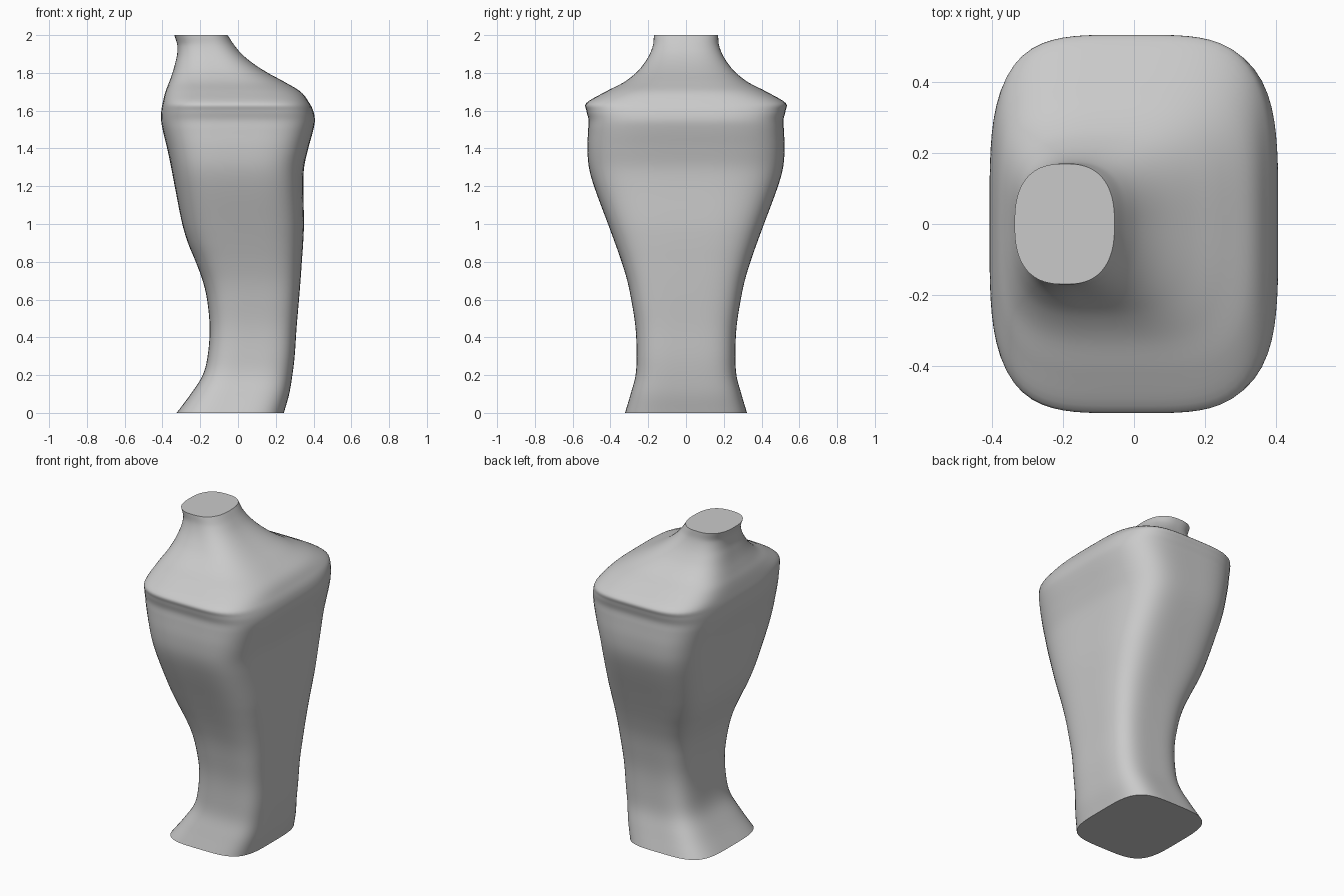
import bpy
import bmesh
import math

cube = bpy.data.objects.get("Cube")
if cube:
    bpy.data.objects.remove(cube, do_unlink=True)

# Torso sections: height, right edge x, left edge x, half depth
SECTIONS = [
    (0, -.325, .243, .323), (.1, -.25, .271, .293), (.2, -.187, .288, .267),
    (.3, -.161, .3, .262), (.45, -.15, .31, .267), (.6, -.164, .323, .29),
    (.7, -.187, .331, .311), (.8, -.224, .338, .341), (.9, -.265, .345, .376),
    (1, -.295, .349, .413), (1.2, -.335, .346, .487), (1.3, -.354, .35, .514),
    (1.4, -.375, .372, .522), (1.5, -.399, .399, .518), (1.55, -.407, .407, .516),
    (1.6, -.406, .398, .527), (1.64, -.399, .378, .528), (1.7, -.384, .332, .427),
    (1.75, -.365, .25, .33), (1.8, -.347, .158, .265), (1.85, -.333, .08, .222),
    (1.9, -.322, .02, .192), (1.95, -.322, -.022, .174), (2, -.337, -.055, .17),
]
SIDES = 96
STEPS = 5


def blend(i, t):
    """Smooth interpolation between section i and the next one."""
    last = len(SECTIONS) - 1
    a, b, c, d = (SECTIONS[min(max(k, 0), last)] for k in range(i - 1, i + 3))
    span = c[0] - b[0]
    result = [b[0] + t * span]
    for k in (1, 2, 3):
        m0 = span * (c[k] - a[k]) / (c[0] - a[0])
        m1 = span * (d[k] - b[k]) / (d[0] - b[0])
        result.append((2 * t**3 - 3 * t**2 + 1) * b[k] + (t**3 - 2 * t**2 + t) * m0
                      + (3 * t**2 - 2 * t**3) * c[k] + (t**3 - t**2) * m1)
    return result


def add_ring(bm, z, right, left, depth):
    """Rounded rectangle that becomes rounder toward the neck."""
    neck = min(max((z - 1.65) / .3, 0), 1)
    exponent = 3.95 - 1.4 * neck
    ring = []
    for s in range(SIDES):
        angle = 2 * math.pi * s / SIDES
        c, n = math.cos(angle), math.sin(angle)
        r = (abs(c) ** exponent + abs(n) ** exponent) ** (-1 / exponent)
        x = (left + right) / 2 + (left - right) / 2 * r * c
        ring.append(bm.verts.new((x, depth * r * n, z)))
    return ring


# Loft the torso and cap the neck and base
bm = bmesh.new()
levels = [blend(i, t / STEPS) for i in range(len(SECTIONS) - 1) for t in range(STEPS)]
levels.append(SECTIONS[-1])
rings = [add_ring(bm, *level) for level in levels]
for low, high in zip(rings, rings[1:]):
    for s in range(SIDES):
        e = (s + 1) % SIDES
        bm.faces.new((low[s], low[e], high[e], high[s]))
bm.faces.new(rings[0][::-1])
bm.faces.new(rings[-1])
mesh = bpy.data.meshes.new("torso")
bm.to_mesh(mesh)
bm.free()

torso = bpy.data.objects.new("torso", mesh)
bpy.context.collection.objects.link(torso)

# Plain grey finish
grey = bpy.data.materials.new("plain grey")
grey.use_nodes = True
colour = (.59, .59, .59, 1)
grey.diffuse_color = colour
grey.node_tree.nodes["Principled BSDF"].inputs["Base Color"].default_value = colour
mesh.materials.append(grey)

bpy.context.view_layer.objects.active = torso
torso.select_set(True)
bpy.ops.object.shade_smooth_by_angle(angle=math.radians(40))
